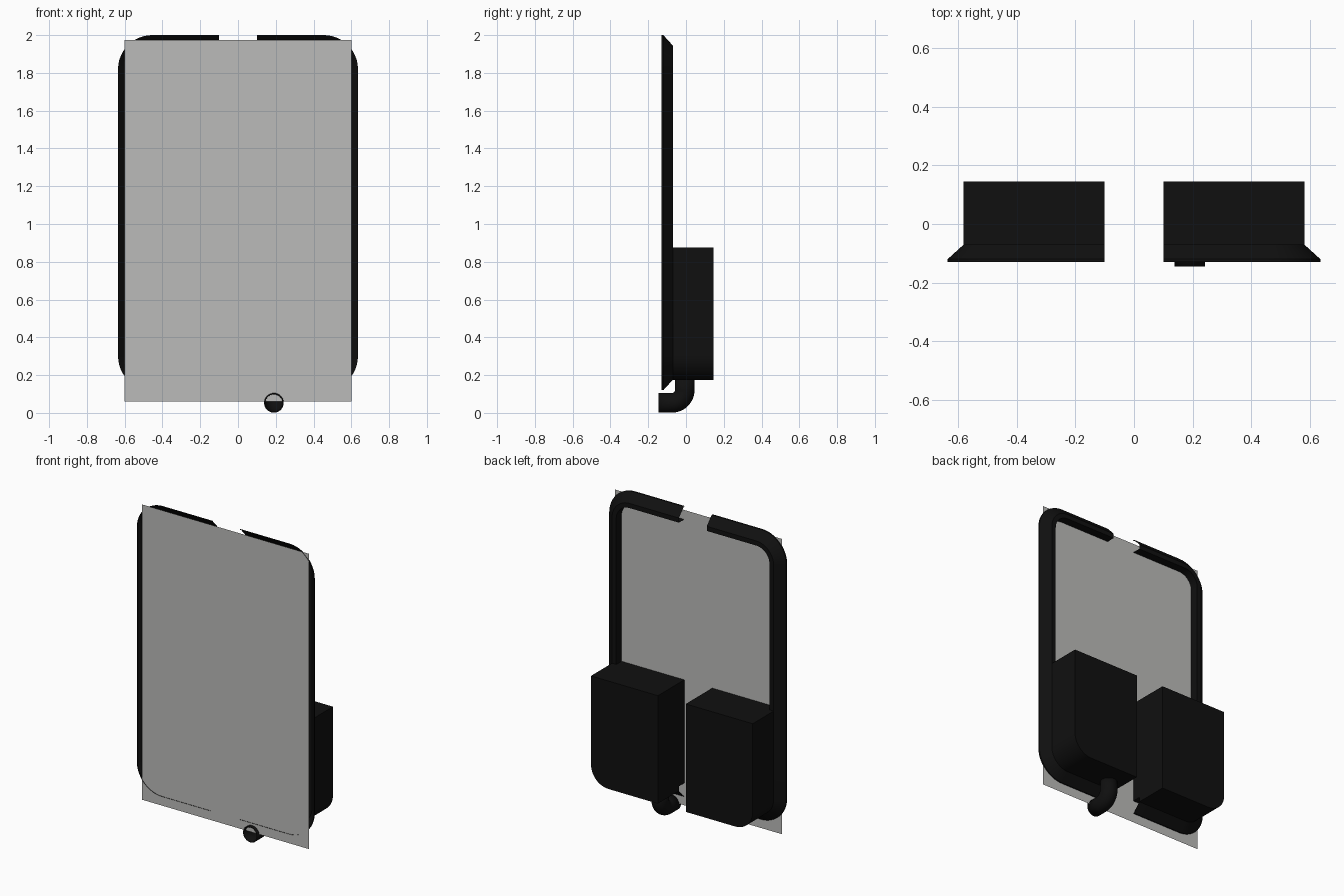
import bpy, bmesh
from math import sin, cos, pi
from mathutils import Vector

cube = bpy.data.objects.get("Cube")
if cube:
    bpy.data.objects.remove(cube, do_unlink=True)


def material(name, color):
    m = bpy.data.materials.new(name)
    m.use_nodes = True
    m.diffuse_color = color
    m.node_tree.nodes["Principled BSDF"].inputs["Base Color"].default_value = color
    return m


black = material("matte black", (0.005, 0.005, 0.005, 1))
grey = material("panel grey", (0.5, 0.5, 0.49, 1))

OUT_X, BOTTOM, TOP, RADIUS, GAP = 0.635, 0.12, 2.0, 0.18, 0.1
PANEL_Y = -0.127


def finish(name, bm, mat, smooth=True):
    bmesh.ops.recalc_face_normals(bm, faces=bm.faces[:])
    mesh = bpy.data.meshes.new(name)
    bm.to_mesh(mesh)
    bm.free()
    mesh.materials.append(mat)
    ob = bpy.data.objects.new(name, mesh)
    bpy.context.collection.objects.link(ob)
    if smooth:
        bpy.ops.object.select_all(action="DESELECT")
        bpy.context.view_layer.objects.active = ob
        ob.select_set(True)
        bpy.ops.object.shade_smooth_by_angle(angle=pi / 6)
    return ob


def arc(cx, cz, r, start, steps=12):
    """Quarter turn in the x-z plane."""
    angles = [start + pi / 2 * i / steps for i in range(steps + 1)]
    return [(cx + r * cos(a), cz + r * sin(a)) for a in angles]


def half_loop(inset):
    """C-shaped path from bottom gap to top gap, inset from the outer edge."""
    r, cx = RADIUS - inset, OUT_X - RADIUS
    return ([(GAP, BOTTOM + inset)] + arc(cx, BOTTOM + RADIUS, r, -pi / 2)
            + arc(cx, TOP - RADIUS, r, 0) + [(GAP, TOP - inset)])


def frame_half(name, side):
    # Channel section: (inset, y), open towards the panel
    section = [(0, -0.13), (0, -0.12), (0.055, -0.07), (0.085, -0.07), (0.085, -0.125)]
    bm = bmesh.new()
    rows = [[bm.verts.new((side * x, y, z)) for x, z in half_loop(d)] for d, y in section]
    for a, b in zip(rows, rows[1:]):
        for i in range(len(a) - 1):
            bm.faces.new((a[i], a[i + 1], b[i + 1], b[i]))
    finish(name, bm, black)


def housing(name, side, inset, y0, y1):
    # Box with a rounded outer lower corner
    top, right = 0.875, OUT_X - inset
    low = BOTTOM + inset
    outline = ([(GAP, top), (GAP, low)]
               + arc(OUT_X - RADIUS, BOTTOM + RADIUS, RADIUS - inset, -pi / 2)
               + [(right, top)])
    bm = bmesh.new()
    face = bm.faces.new([bm.verts.new((side * x, y0, z)) for x, z in outline])
    new = bmesh.ops.extrude_face_region(bm, geom=[face])["geom"]
    bmesh.ops.translate(bm, vec=(0, y1 - y0, 0),
                        verts=[v for v in new if isinstance(v, bmesh.types.BMVert)])
    finish(name, bm, black)


for label, side in (("left", 1), ("right", -1)):
    frame_half(label + "_frame", side)
    housing(label + "_housing", side, 0.055, -0.07, 0.145)
    housing(label + "_housing_base", side, 0.086, -0.125, -0.069)

# Flat panel
bm = bmesh.new()
bm.faces.new([bm.verts.new((x, PANEL_Y, z)) for x, z in
              ((-0.6, 0.06), (0.6, 0.06), (0.6, 1.975), (-0.6, 1.975))])
finish("panel", bm, grey, smooth=False)

# Open elbow pipe under the left housing
X, BACK, LOW, BEND, R = 0.19, -0.007, 0.053, 0.068, 0.052
path = [(Vector((X, BACK, 0.19)), 0)]
for i in range(13):
    a = pi / 2 * i / 12
    path.append((Vector((X, BACK - BEND + BEND * cos(a), LOW + BEND - BEND * sin(a))), a))
path.append((Vector((X, -0.145, LOW)), pi / 2))
bm = bmesh.new()
rings = []
for centre, a in path:
    across = Vector((0, cos(a), -sin(a)))
    rings.append([bm.verts.new(centre + R * (Vector((cos(t), 0, 0)) + across * sin(t)))
                  for t in (2 * pi * k / 32 for k in range(32))])
for a, b in zip(rings, rings[1:]):
    for k in range(32):
        n = (k + 1) % 32
        bm.faces.new((a[k], a[n], b[n], b[k]))
pipe = finish("elbow_pipe", bm, black)
wall = pipe.modifiers.new("wall", "SOLIDIFY")
wall.thickness = 0.007
wall.offset = -1
